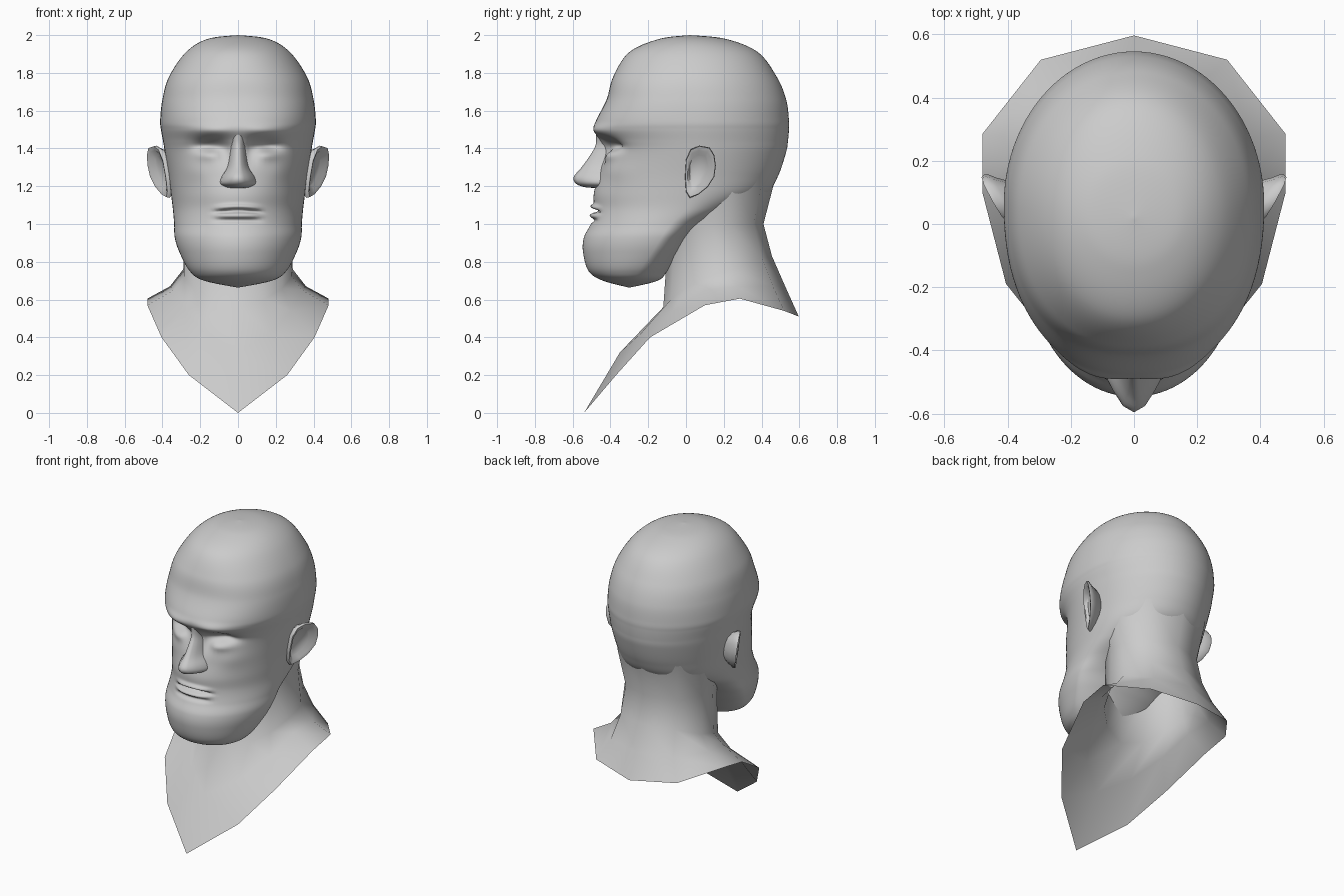
import bpy, bmesh, math
from mathutils import Vector

if "Cube" in bpy.data.objects:
    bpy.data.objects.remove(bpy.data.objects["Cube"])

grey = bpy.data.materials.new("plain grey")
grey.use_nodes = True
grey.diffuse_color = (0.6, 0.6, 0.6, 1)
grey.node_tree.nodes["Principled BSDF"].inputs["Base Color"].default_value = (0.6, 0.6, 0.6, 1)


def finish(name, bm, angle=180):
    """Weld, orient and smooth a bmesh, then make it an object."""
    bmesh.ops.remove_doubles(bm, verts=bm.verts, dist=0.0005)
    bmesh.ops.recalc_face_normals(bm, faces=bm.faces)
    me = bpy.data.meshes.new(name)
    bm.to_mesh(me)
    bm.free()
    me.materials.append(grey)
    ob = bpy.data.objects.new(name, me)
    bpy.context.scene.collection.objects.link(ob)
    bpy.ops.object.select_all(action='DESELECT')
    ob.select_set(True)
    bpy.context.view_layer.objects.active = ob
    bpy.ops.object.shade_smooth_by_angle(angle=math.radians(angle))
    return ob


def skin(bm, rows, closed):
    """Join rows of points with quads."""
    vr = [[bm.verts.new(p) for p in r] for r in rows]
    n = len(rows[0])
    for a, b in zip(vr, vr[1:]):
        for i in range(n if closed else n - 1):
            j = (i + 1) % n
            bm.faces.new((a[i], a[j], b[j], b[i]))
    return vr


def spline(rows, steps):
    """Catmull-Rom interpolation of rows of numbers."""
    pts = [rows[0]] + rows + [rows[-1]]
    out = []
    for p0, p1, p2, p3 in zip(pts, pts[1:], pts[2:], pts[3:]):
        for s in range(steps):
            t = s / steps
            out.append([0.5 * (2 * b + (c - a) * t + (2 * a - 5 * b + 4 * c - d) * t * t
                               + (3 * b - a - 3 * c + d) * t ** 3)
                        for a, b, c, d in zip(p0, p1, p2, p3)])
    return out + [rows[-1]]


def bump(v, centre, width):
    return math.exp(-((v - centre) / width) ** 2)


def face_relief(x, z):
    """Depth offset of the face: brow, eye sockets, lids, cheeks and lips."""
    ax = abs(x)
    d = -0.018 * bump(z, 1.495, 0.03) * bump(ax, 0.14, 0.11)
    d += 0.065 * bump(ax, 0.155, 0.075) * bump(z, 1.415, 0.038)
    d += 0.03 * bump(ax, 0.07, 0.035) * bump(z, 1.38, 0.06)
    d -= 0.022 * bump(ax, 0.16, 0.055) * bump(z, 1.37, 0.03)
    d -= 0.012 * bump(ax, 0.22, 0.07) * bump(z, 1.28, 0.06)
    lip = math.exp(-(ax / 0.115) ** 6)
    arc = z + 0.6 * ax * ax
    d += lip * (-0.020 * bump(arc, 1.093, 0.012) + 0.030 * bump(arc, 1.070, 0.008)
                - 0.018 * bump(z, 1.045, 0.013) + 0.015 * bump(z, 1.018, 0.012))
    return d


# Head and beard: z, half width, front y, widest y, back y
sections = [
    (2.0, 0, .02, .02, .02), (1.98, .16, -.14, .03, .21), (1.91, .275, -.30, .04, .38),
    (1.78, .365, -.385, .05, .48), (1.66, .40, -.42, .06, .53), (1.55, .412, -.475, .06, .545),
    (1.50, .408, -.485, .06, .545), (1.44, .397, -.458, .06, .54), (1.38, .387, -.445, .06, .53),
    (1.26, .367, -.465, .05, .49), (1.16, .355, -.488, .04, .43), (1.08, .345, -.488, 0, .30),
    (1.0, .338, -.505, -.08, .13), (.93, .335, -.54, -.13, .03), (.85, .31, -.545, -.18, -.03),
    (.75, .255, -.515, -.25, -.10), (.70, .18, -.44, -.28, -.15), (.663, 0, -.3, -.3, -.3)]
SEG = 96
rows = []
for z, w, front, mid, back in spline(sections, 11):
    boxy = 2 / (2 + 0.35 * bump(z, 1.66, 0.18))
    ring = []
    for i in range(SEG):
        a = 2 * math.pi * i / SEG
        s, c = math.sin(a), math.cos(a)
        if c > 0:
            x = math.copysign(abs(s) ** boxy, s) * w
            y = mid + (front - mid) * c ** boxy
            y += face_relief(x, z) * min(1, c * 2.5)
        else:
            x, y = s * w, mid - (back - mid) * c
        ring.append((x, y, z))
    rows.append(ring)
bm = bmesh.new()
skin(bm, rows, True)
finish("head_and_beard", bm)

# Nose: z, half width, ridge y, root y
bm = bmesh.new()
rows = []
for z, w, tip, root in spline([(1.49, .045, -.478, -.44), (1.42, .036, -.478, -.41),
                               (1.36, .042, -.51, -.41), (1.30, .055, -.553, -.42),
                               (1.25, .082, -.594, -.43), (1.215, .088, -.584, -.44),
                               (1.195, .06, -.535, -.45), (1.19, .045, -.45, -.45)], 4):
    rows.append([(u * w, root + (tip - root) * k, z) for u, k in
                 ((-1.1, 0), (-1, .3), (-.75, .58), (-.4, .88), (0, 1),
                  (.4, .88), (.75, .58), (1, .3), (1.1, 0))])
skin(bm, rows, False)
finish("nose", bm)

# Neck flaring into a pointed bib: half sections from front to back
half_rows = [
    [(0, -.10, 1.2), (.15, -.05, 1.2), (.26, .02, 1.2), (.33, .12, 1.22),
     (.32, .25, 1.25), (.22, .405, 1.25), (0, .475, 1.25)],
    [(0, -.10, .85), (.15, -.06, .9), (.24, .02, .95), (.28, .12, 1.0),
     (.28, .23, 1.0), (.19, .36, 1.0), (0, .41, 1.0)],
    [(0, -.12, .56), (.14, -.08, .60), (.235, 0, .66), (.285, .12, .72),
     (.29, .25, .76), (.20, .40, .82), (0, .455, .83)],
    [(0, -.35, .32), (.17, -.24, .42), (.28, -.07, .54), (.34, .10, .65),
     (.36, .27, .67), (.23, .46, .67), (0, .525, .67)],
    [(0, -.54, 0), (.26, -.37, .20), (.405, -.19, .40), (.48, .10, .57),
     (.48, .285, .605), (.295, .52, .54), (0, .597, .51)]]
bm = bmesh.new()
skin(bm, [r + [(-x, y, z) for x, y, z in r[-2:0:-1]] for r in half_rows], True)
finish("neck_and_bib", bm)

# Ears: a rim, a hollow bowl and a back that narrows towards the skull
outline = [(0, 1.34), (.025, 1.395), (.07, 1.415), (.125, 1.405), (.15, 1.365), (.158, 1.31),
           (.15, 1.25), (.115, 1.195), (.065, 1.155), (.02, 1.138), (0, 1.17), (-.005, 1.25)]


def ear_ring(scale, lift, side):
    ring = []
    for y, z in outline:
        y, z = .06 + (y - .06) * scale, 1.285 + (z - 1.285) * scale
        ring.append((side * (.385 + .55 * y + .15 * (z - 1.28) + lift), y, z))
    return ring


for side, name in ((1, "left_ear"), (-1, "right_ear")):
    bm = bmesh.new()
    rings = skin(bm, [ear_ring(.7, -.09, side), ear_ring(.88, -.035, side), ear_ring(1, -.012, side),
                      ear_ring(.97, .004, side), ear_ring(.8, 0, side), ear_ring(.62, -.022, side)], True)
    bm.faces.new(rings[0])
    bm.faces.new(rings[-1])
    finish(name, bm, 60)
